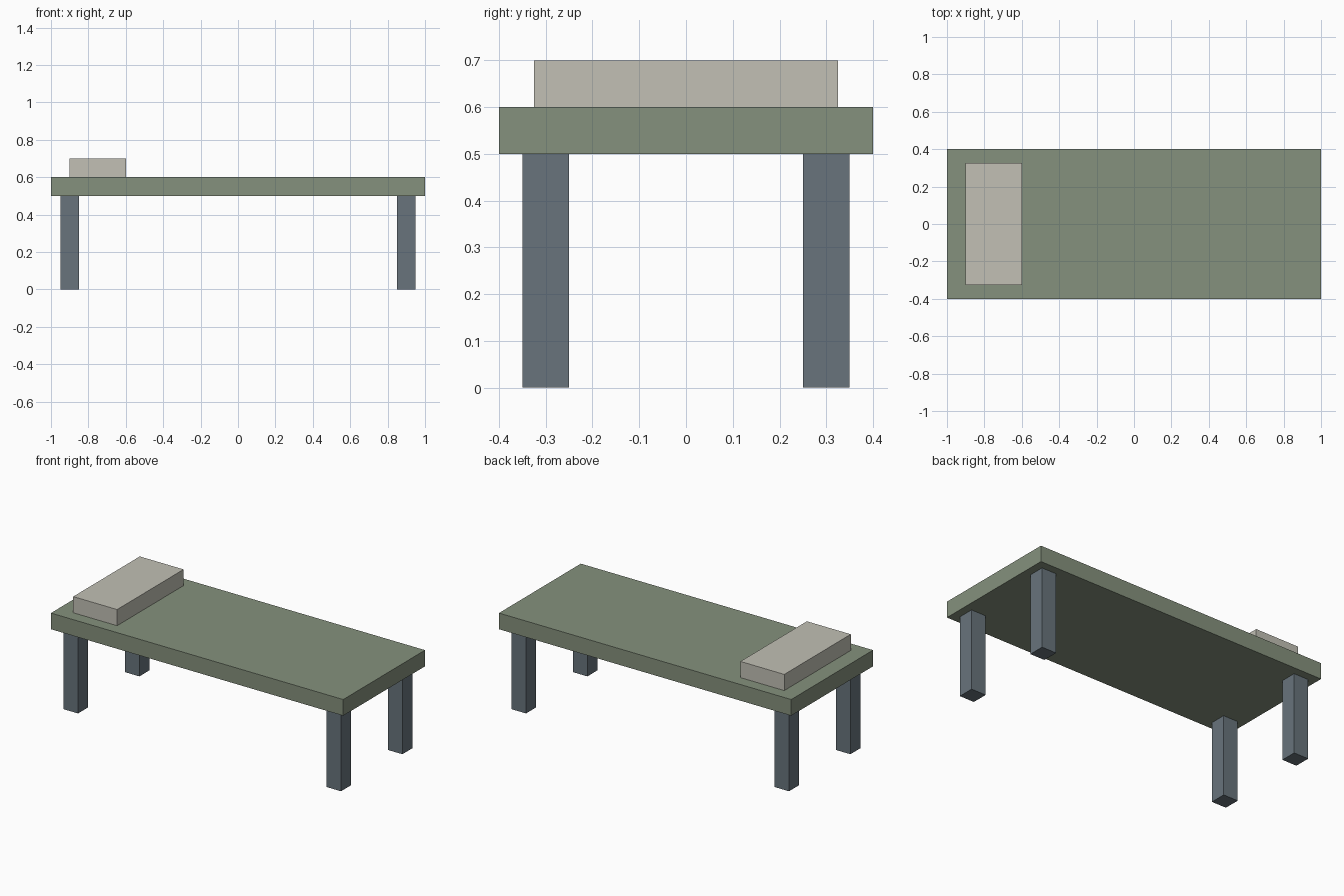
import bpy

default = bpy.data.objects.get("Cube")
if default:
    bpy.data.objects.remove(default, do_unlink=True)


def material(name, rgb):
    mat = bpy.data.materials.new(name)
    mat.use_nodes = True
    color = (*rgb, 1)
    mat.diffuse_color = color
    mat.node_tree.nodes["Principled BSDF"].inputs["Base Color"].default_value = color
    return mat


def box(name, center, size, mat):
    bpy.ops.mesh.primitive_cube_add(size=1, location=center)
    obj = bpy.context.object
    obj.name = obj.data.name = name
    obj.scale = size
    bpy.ops.object.transform_apply(location=False, rotation=False, scale=True)
    obj.data.materials.append(mat)
    return obj


green = material("sage green", (0.235, 0.283, 0.205))
slate = material("slate grey", (0.138, 0.174, 0.202))
cream = material("warm cream", (0.539, 0.527, 0.462))

# Bed slab and pillow at the right end
box("bed_slab", (0, 0, 0.55), (2, 0.8, 0.1), green)
box("pillow", (-0.75, 0, 0.65), (0.3, 0.65, 0.1), cream)

# Four square legs, inset from the corners
for side, x in (("left", 0.9), ("right", -0.9)):
    for end, y in (("front", -0.3), ("back", 0.3)):
        box(f"{end}_{side}_leg", (x, y, 0.25), (0.1, 0.1, 0.5), slate)
